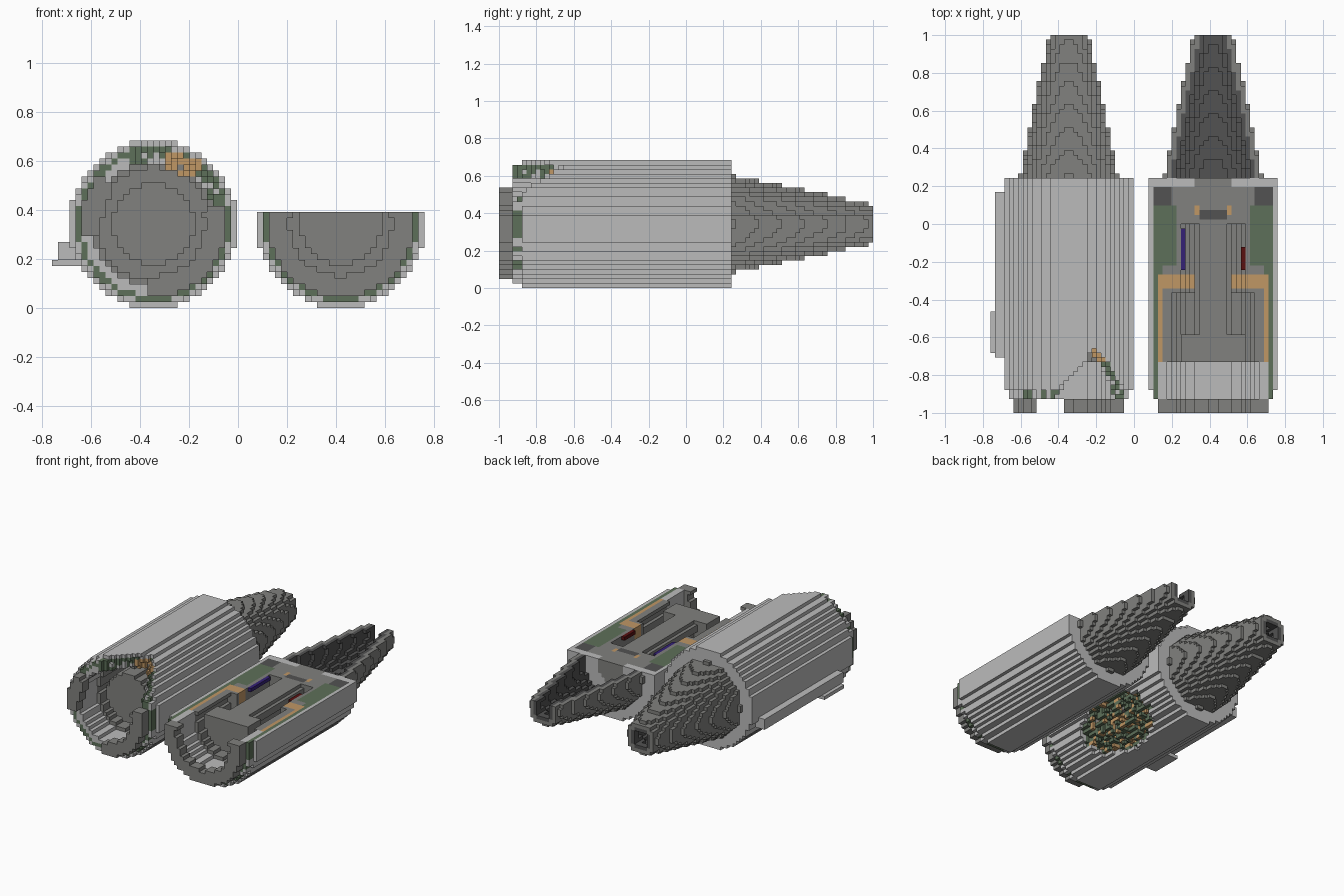
import bpy
import bmesh
import math
import random

random.seed(4)
if "Cube" in bpy.data.objects:
    bpy.data.objects.remove(bpy.data.objects["Cube"])

LENGTH = 82            # blocks along the engine
S = 2 / LENGTH         # block size
R = 14                 # casing radius in blocks
CUT = 2                # the cutaway engine keeps blocks below this level

COLOURS = {
    "light grey": (0.5, 0.5, 0.5),
    "mid grey": (0.22, 0.22, 0.21),
    "charcoal": (0.085, 0.085, 0.085),
    "green": (0.11, 0.16, 0.10),
    "orange": (0.53, 0.31, 0.13),
    "blue": (0.035, 0.015, 0.18),
    "dark red": (0.10, 0.005, 0.005),
}
MATERIALS = {}
for label, rgb in COLOURS.items():
    mat = bpy.data.materials.new(label)
    mat.use_nodes = True
    mat.diffuse_color = (*rgb, 1)
    mat.node_tree.nodes["Principled BSDF"].inputs["Base Color"].default_value = (*rgb, 1)
    MATERIALS[label] = mat
LIGHT, MID, DARK, GREEN, ORANGE, BLUE, RED = COLOURS


def core_block(r, y):
    """Central shaft with a fan hub in front and a turbine disc behind."""
    if -0.73 < y < -0.58 and r < 6.7:
        return "core", MID
    if -0.58 <= y < 0 and r < 3.6:
        return "core", MID
    if 0 <= y < 0.1 and r < 6.9:
        return "core", DARK if r < 3 and 0.03 < y < 0.07 else MID
    return None


def duct_block(r, y):
    """Layers between the casing and the core, from front to back."""
    if y < -0.72:
        if r > 12:
            return "insulation", GREEN
        return ("duct_liner", LIGHT) if r > 10.5 else None
    if y < -0.36:
        if r > 12:
            return "insulation", GREEN
        if r > 10.7:
            return "insulation", ORANGE
        return ("duct_liner", MID) if r > 9.6 else None
    if y < -0.27:
        if r > 12:
            return "insulation", GREEN
        if r > 6.8:
            return "shoulder_ring", ORANGE if y > -0.33 or r > 10.7 else MID
        return None
    if y < 0.1:
        if r > 7.7:
            return "insulation", GREEN if y > -0.21 or r > 11 else MID
        return ("duct_liner", MID) if r > 6.8 else None
    if y < 0.19:
        return "rear_frame", DARK if r > 9.5 else MID
    return None


def wire_block(i, k, y, half):
    """Diagonal wire bundles on each side of the core."""
    x, z = abs(i + 0.5), k + 0.5
    on_line = (x == 6.5 and z == 1.5) if half else (x + z == 8 and 2 < z < 6)
    if on_line and i < 0 and -0.24 < y < -0.03:
        return "wires", BLUE
    if on_line and i > 0 and -0.24 < y < -0.12:
        return "wires", RED
    return None


def block_at(i, j, k, half):
    r = math.hypot(i + 0.5, k + 0.5)
    y = -1 + (j + 0.5) * S
    if r > R:
        return None
    if y > 0.24:                                   # hollow exhaust cone
        outer = 10.7 - 6.3 * (y - 0.24) / 0.76
        inner = outer - 2.3
        if r > outer or r < inner:
            return None
        return "exhaust_cone", DARK if r < inner + 1.1 else MID
    if y < -0.927:                                 # intake lip
        return ("intake_lip", MID) if 8.6 < r < 12.2 else None
    if r > 12.9:
        if y < -0.87 and r > 13.3:
            return None
        return "casing", LIGHT
    if y > 0.19:
        return "rear_bulkhead", LIGHT if r > 4 else MID
    return core_block(r, y) or duct_block(r, y) or wire_block(i, k, y, half)


def damage(i, j, k, block):
    """Broken areas of the whole engine."""
    r = math.hypot(i + 0.5, k + 0.5)
    y = -1 + (j + 0.5) * S
    a = math.degrees(math.atan2(k + 0.5, i + 0.5))
    if block[0] == "intake_lip":
        kept = -95 < a < 15 or a > 135 or a < -170
        return block if kept else None
    # torn opening at the top of the intake
    if r > 9.5 and y < -0.62:
        spread = 45 * (-0.65 - y) / 0.3 - abs(a - 65)
        if spread > 0:
            return None
        if spread > -7 and r < 13 and random.random() < 0.6:
            return block[0], ORANGE if y > -0.74 else GREEN
    # hole in the flank, exposing pipes and insulation
    gap = ((a + 42) / 36) ** 2 + ((y + 0.3) / 0.32) ** 2
    gap += random.uniform(-0.12, 0.12)
    if gap < 1 and r > 11:
        if r > 12.9 or random.random() < 0.45:
            return None
        return "insulation", random.choice((GREEN, GREEN, ORANGE))
    return block


DIRECTIONS = [(1, 0, 0), (-1, 0, 0), (0, 1, 0), (0, -1, 0), (0, 0, 1), (0, 0, -1)]


def face_corners(cell, d):
    """Four corners of one side of a block, wound outward."""
    axis = next(n for n in range(3) if d[n])
    u, v = (axis + 1) % 3, (axis + 2) % 3
    loop = [(0, 0), (1, 0), (1, 1), (0, 1)]
    if d[axis] < 0:
        loop.reverse()
    corners = []
    for a, b in loop:
        p = list(cell)
        p[axis] += max(d[axis], 0)
        p[u] += a
        p[v] += b
        corners.append(tuple(p))
    return corners


def build(prefix, cells, centre_x):
    """Make one mesh per part, keeping only the exposed block sides."""
    for part in sorted({p for p, _ in cells.values()}):
        own = {c: col for c, (p, col) in cells.items() if p == part}
        used = sorted(set(own.values()))
        bm = bmesh.new()
        verts = {}
        for c, col in own.items():
            for d in DIRECTIONS:
                if (c[0] + d[0], c[1] + d[1], c[2] + d[2]) in cells:
                    continue
                ring = []
                for p in face_corners(c, d):
                    if p not in verts:
                        verts[p] = bm.verts.new((centre_x + p[0] * S, -1 + p[1] * S, (p[2] + R) * S))
                    ring.append(verts[p])
                bm.faces.new(ring).material_index = used.index(col)
        mesh = bpy.data.meshes.new(prefix + part)
        bm.to_mesh(mesh)
        bm.free()
        for col in used:
            mesh.materials.append(MATERIALS[col])
        bpy.context.collection.objects.link(bpy.data.objects.new(prefix + part, mesh))


def fill_box(cells, part, colour, xs, ys, zs):
    for i in range(*xs):
        for j in range(*ys):
            for k in range(*zs):
                cells[i, j, k] = (part, colour)


def engine(half):
    cells = {}
    for i in range(-R, R):
        for k in range(-R, CUT if half else R):
            for j in range(LENGTH):
                block = block_at(i, j, k, half)
                if block and not half:
                    block = damage(i, j, k, block)
                if block:
                    cells[i, j, k] = block
    return cells


# Whole engine with its side mounting rails
whole = engine(False)
fill_box(whole, "mounting_rail", LIGHT, (-16, -13), (12, 48), (-6, -3))
fill_box(whole, "mounting_plate", LIGHT, (-17, -12), (13, 22), (-7, -6))
build("whole_engine_", whole, -0.345)

# Cutaway engine with small fittings on the turbine disc
cutaway = engine(True)
for x in (-4, 3):
    fill_box(cutaway, "disc_fitting", ORANGE, (x, x + 1), (43, 45), (CUT - 1, CUT))
build("cutaway_engine_", cutaway, 0.419)
